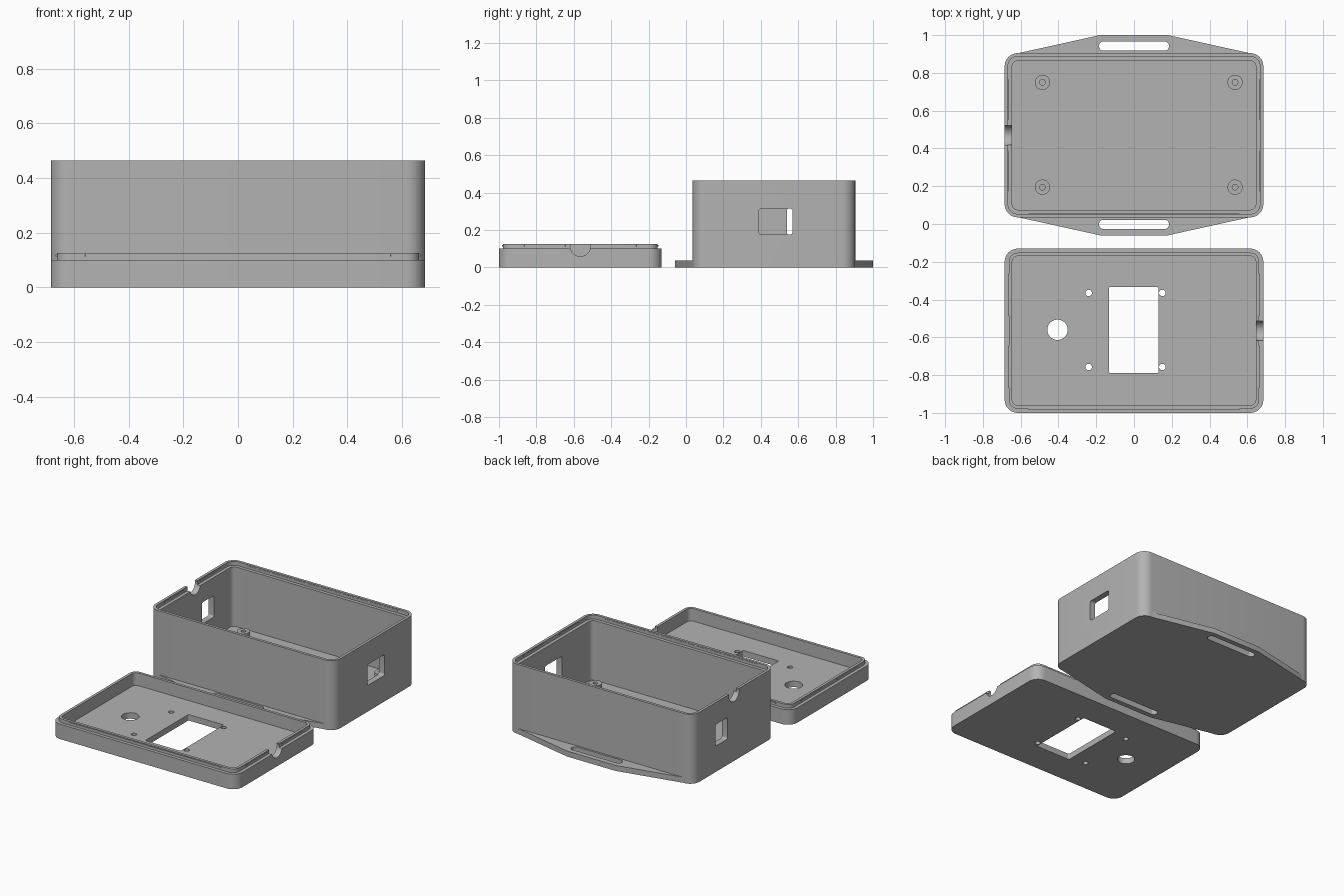
import bpy, bmesh
from math import sin, cos, pi, radians
from mathutils import Matrix

cube = bpy.data.objects.get("Cube")
if cube:
    bpy.data.objects.remove(cube)

grey = bpy.data.materials.new("plain grey")
grey.use_nodes = True
grey.diffuse_color = (0.45, 0.45, 0.45, 1)
grey.node_tree.nodes["Principled BSDF"].inputs["Base Color"].default_value = grey.diffuse_color

HX, HY, R, WALL, FLOOR = 0.685, 0.435, 0.07, 0.04, 0.04
BASE_Y, LID_Y = 0.47, -0.565
BASE_H, LID_H, LIP_H = 0.465, 0.10, 0.125


def rounded_ring(hx, hy, r, steps=8):
    """Points of a rounded rectangle, counter-clockwise."""
    pts = []
    for q, (sx, sy) in enumerate([(1, 1), (-1, 1), (-1, -1), (1, -1)]):
        for i in range(steps + 1):
            a = (q + i / steps) * pi / 2
            pts.append((sx * (hx - r) + r * cos(a), sy * (hy - r) + r * sin(a)))
    return pts


def loft(name, rings, matrix):
    """Skin a stack of (points, z) rings and cap both ends."""
    bm = bmesh.new()
    loops = [[bm.verts.new((x, y, z)) for x, y in pts] for pts, z in rings]
    for a, b in zip(loops, loops[1:]):
        for i in range(len(a)):
            j = (i + 1) % len(a)
            bm.faces.new((a[i], a[j], b[j], b[i]))
    bm.faces.new(loops[0][::-1])
    bm.faces.new(loops[-1])
    bmesh.ops.recalc_face_normals(bm, faces=bm.faces)
    bm.transform(matrix)
    mesh = bpy.data.meshes.new(name)
    bm.to_mesh(mesh)
    bm.free()
    mesh.materials.append(grey)
    obj = bpy.data.objects.new(name, mesh)
    bpy.context.collection.objects.link(obj)
    return obj


def prism(name, pts, depth, matrix):
    return loft(name, [(pts, 0), (pts, depth)], matrix)


def shell(name, y, profile):
    """Open tray whose wall follows (inset, z) steps."""
    rings = [(rounded_ring(HX - d, HY - d, R - d), z) for d, z in profile]
    return loft(name, rings, Matrix.Translation((0, y, 0)))


def circle(r, n=32):
    return [(r * cos(2 * pi * i / n), r * sin(2 * pi * i / n)) for i in range(n)]


def up(x, y, z=-0.1):
    return Matrix.Translation((x, y, z))


def along_x(x, y, z):
    """Prism axis along +x, profile x across y, profile y up z."""
    turn = Matrix(((0, 0, 1, 0), (1, 0, 0, 0), (0, 1, 0, 0), (0, 0, 0, 1)))
    return Matrix.Translation((x, y, z)) @ turn


def select(obj):
    bpy.ops.object.select_all(action='DESELECT')
    obj.select_set(True)
    bpy.context.view_layer.objects.active = obj


def cut(obj, pts, depth, matrix):
    cutter = prism("cutter", pts, depth, matrix)
    cutter.hide_render = True
    mod = obj.modifiers.new("cut", 'BOOLEAN')
    mod.operation, mod.solver, mod.object = 'DIFFERENCE', 'EXACT', cutter
    select(obj)
    bpy.ops.object.modifier_apply(modifier=mod.name)
    bpy.data.objects.remove(cutter)


def finish(obj):
    select(obj)
    bpy.ops.object.shade_smooth_by_angle(angle=radians(30))


def ribs(prefix, y, inset, z):
    """Thin snap ribs running around the joint."""
    w, h = 0.003, 0.008
    for s in (-1, 1):
        long_rib = rounded_ring(0.56, w, w * 0.5, 1)
        prism(prefix + "_long_snap_rib", long_rib, h, up(0, y + s * (HY - inset), z))
        for t in (-1, 1):
            short_rib = rounded_ring(w, 0.11, w * 0.5, 1)
            prism(prefix + "_short_snap_rib", short_rib, h,
                  up(s * (HX - inset), y + t * 0.19, z))


# Deep case with a stepped rim
case = shell("case_body", BASE_Y, [(0, 0), (0, BASE_H), (0.018, BASE_H),
             (0.018, BASE_H - 0.027), (WALL, BASE_H - 0.027), (WALL, FLOOR)])

# Side windows and cable notch in the case
cut(case, rounded_ring(0.09, 0.07, 0.015), 0.2, along_x(HX - 0.1, 0.48, 0.245))
cut(case, rounded_ring(0.063, 0.072, 0.012), 0.2, along_x(-HX - 0.1, 0.603, 0.245))
cut(case, circle(0.054), 0.2, along_x(-HX - 0.1, BASE_Y, BASE_H - 0.013))
finish(case)
ribs("case", BASE_Y, 0.0165, BASE_H - 0.016)

# Screw posts on the case floor
for x in (-0.485, 0.535):
    for y in (0.195, 0.75):
        post = prism("screw_post", circle(0.04), 0.055, up(x, y, FLOOR - 0.005))
        cut(post, circle(0.015), 0.2, up(x, y, FLOOR))
        finish(post)

# Tapered strap flanges with long slots
for name, s in (("back_flange", 1), ("front_flange", -1)):
    outline = [(-0.61, 0.41), (0.61, 0.41), (0.61, HY), (0.18, 0.53), (-0.18, 0.53), (-0.61, HY)]
    pts = [(x, s * y) for x, y in outline]
    flange = prism(name, pts, 0.037, up(0, BASE_Y, 0))
    cut(flange, rounded_ring(0.185, 0.024, 0.022), 0.3, up(0, BASE_Y + s * 0.472))
    finish(flange)

# Shallow lid with a raised lip
lid = shell("lid", LID_Y, [(0, 0), (0, LID_H), (0.022, LID_H),
            (0.022, LIP_H), (WALL, LIP_H), (WALL, FLOOR)])

# Display opening, button hole, screw holes and cable notch in the lid
cut(lid, rounded_ring(0.131, 0.228, 0.008), 0.3, up(-0.002, -0.562))
cut(lid, circle(0.054), 0.3, up(-0.405, -0.56))
for x in (-0.24, 0.15):
    for y in (-0.757, -0.365):
        cut(lid, circle(0.017), 0.3, up(x, y))
cut(lid, circle(0.054), 0.2, along_x(HX - 0.1, LID_Y, LID_H + 0.013))
finish(lid)
ribs("lid", LID_Y, 0.0205, LIP_H - 0.012)
